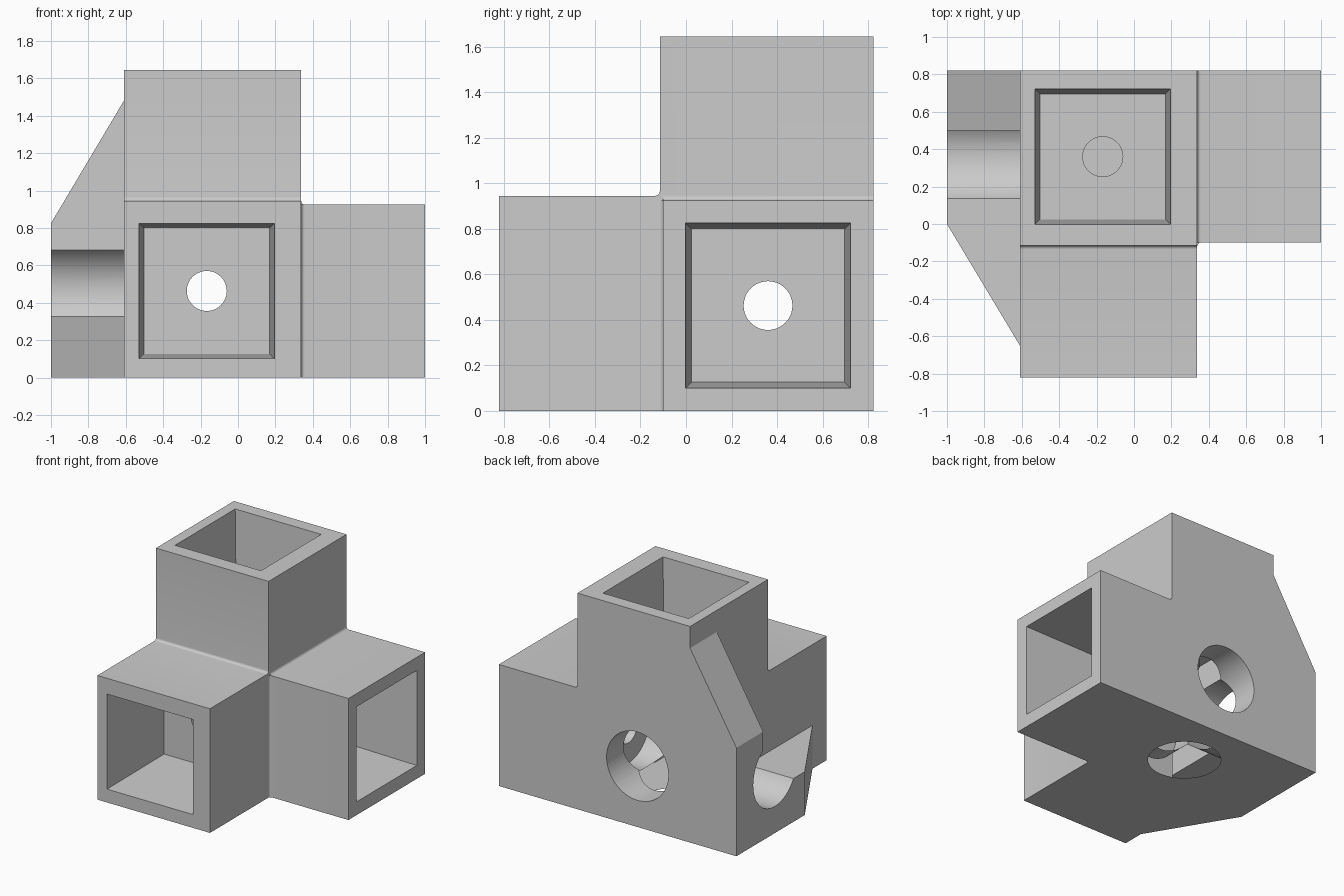
import bpy, bmesh, math
from mathutils import Vector, Matrix

old = bpy.data.objects.get("Cube")
if old:
    bpy.data.objects.remove(old, do_unlink=True)

# Single grey material
grey = bpy.data.materials.new("plain grey")
grey.use_nodes = True
colour = (0.6, 0.6, 0.6, 1)
grey.diffuse_color = colour
grey.node_tree.nodes["Principled BSDF"].inputs["Base Color"].default_value = colour

CENTRE = Vector((-0.167, 0.36, 0.463))   # where the three tube axes meet
LEFT, RIGHT = -0.61, 0.338
FRONT, BACK = -0.82, 0.822
TOP = 1.645


def finish(bm, name):
    bmesh.ops.recalc_face_normals(bm, faces=bm.faces)
    mesh = bpy.data.meshes.new(name)
    bm.to_mesh(mesh)
    bm.free()
    mesh.materials.append(grey)
    obj = bpy.data.objects.new(name, mesh)
    bpy.context.collection.objects.link(obj)
    return obj


def box(name, low, high):
    low, high = Vector(low), Vector(high)
    bm = bmesh.new()
    size = Matrix.Diagonal((high - low).to_4d())
    bmesh.ops.create_cube(bm, size=1, matrix=Matrix.Translation((low + high) / 2) @ size)
    return finish(bm, name)


def prism(name, points, shift):
    bm = bmesh.new()
    face = bm.faces.new([bm.verts.new(p) for p in points])
    ext = bmesh.ops.extrude_face_region(bm, geom=[face])
    verts = [v for v in ext["geom"] if isinstance(v, bmesh.types.BMVert)]
    bmesh.ops.translate(bm, verts=verts, vec=Vector(shift))
    return finish(bm, name)


def cone(name, axis, start, end, r1, r2, sides):
    """Round or square frustum along an axis, distances measured from CENTRE."""
    bm = bmesh.new()
    place = (Matrix.Translation(CENTRE + axis * (start + end) / 2)
             @ axis.to_track_quat('Z', 'Y').to_matrix().to_4x4()
             @ Matrix.Rotation(math.pi / 4, 4, 'Z'))
    bmesh.ops.create_cone(bm, cap_ends=True, segments=sides, radius1=r1,
                          radius2=r2, depth=end - start, matrix=place)
    return finish(bm, name)


def fillet(name, corner, u, v, shift, r=0.02):
    """Concave quarter-round strip filling the corner between directions u and v."""
    corner, u, v = Vector(corner), Vector(u), Vector(v)
    pts = [corner - (u + v) * 0.01, corner + u * r - v * 0.01]
    for i in range(7):
        a = i / 6 * math.pi / 2
        pts.append(corner + u * r * (1 - math.sin(a)) + v * r * (1 - math.cos(a)))
    pts.append(corner + v * r - u * 0.01)
    return prism(name, pts, shift)


def combine(target, tool, operation):
    mod = target.modifiers.new(tool.name, 'BOOLEAN')
    mod.operation = operation
    mod.solver = 'EXACT'
    mod.object = tool
    graph = bpy.context.evaluated_depsgraph_get()
    mesh = bpy.data.meshes.new_from_object(target.evaluated_get(graph))
    target.modifiers.clear()
    target.data = mesh
    bpy.data.objects.remove(tool, do_unlink=True)


# Three square arms
bracket = box("corner_bracket", (LEFT, FRONT, 0), (RIGHT, BACK, 0.945))
solids = [
    box("upright_arm", (LEFT, -0.115, 0.5), (RIGHT, BACK, TOP)),
    box("side_arm", (0.1, -0.1, 0), (1, BACK, 0.925)),
    # Sloped gussets behind the arms
    prism("back_gusset", [(x, 0.5, z) for x, z in
          ((-1, 0), (-1, 0.825), (LEFT, 1.48), (-0.56, 1.48), (-0.56, 0))],
          (0, BACK - 0.5, 0)),
    prism("base_gusset", [(x, y, 0) for x, y in
          ((-1, BACK), (-1, 0), (LEFT, -0.65), (-0.56, -0.65), (-0.56, BACK))],
          (0, 0, 0.33)),
    # Small rounds where the arms meet
    fillet("front_round", (LEFT, -0.115, 0.945), (0, -1, 0), (0, 0, 1), (RIGHT - LEFT, 0, 0)),
    fillet("side_round", (RIGHT, -0.1, 0.925), (1, 0, 0), (0, 0, 1), (0, BACK + 0.1, 0)),
    fillet("upright_round", (RIGHT, -0.1, 0), (1, 0, 0), (0, -1, 0), (0, 0, 0.925)),
]
for solid in solids:
    combine(bracket, solid, 'UNION')

# Tapered sockets, screw holes and wide access bores on each axis
arms = (("front", Vector((0, -1, 0)), CENTRE.y - FRONT),
        ("side", Vector((1, 0, 0)), 1 - CENTRE.x),
        ("upright", Vector((0, 0, 1)), TOP - CENTRE.z))
for name, axis, mouth in arms:
    root2 = math.sqrt(2)
    combine(bracket, cone(name + "_socket", axis, 0.53, mouth + 0.01,
                          0.336 * root2, 0.362 * root2, 4), 'DIFFERENCE')
    combine(bracket, cone(name + "_bore", axis, -1.0, 0.4, 0.26, 0.26, 64), 'DIFFERENCE')
    combine(bracket, cone(name + "_screw_hole", axis, 0.3, 0.6, 0.107, 0.107, 48), 'DIFFERENCE')

# Smooth round surfaces, sharp edges kept
bpy.ops.object.select_all(action='DESELECT')
bracket.select_set(True)
bpy.context.view_layer.objects.active = bracket
bpy.ops.object.shade_smooth_by_angle(angle=math.radians(25))
